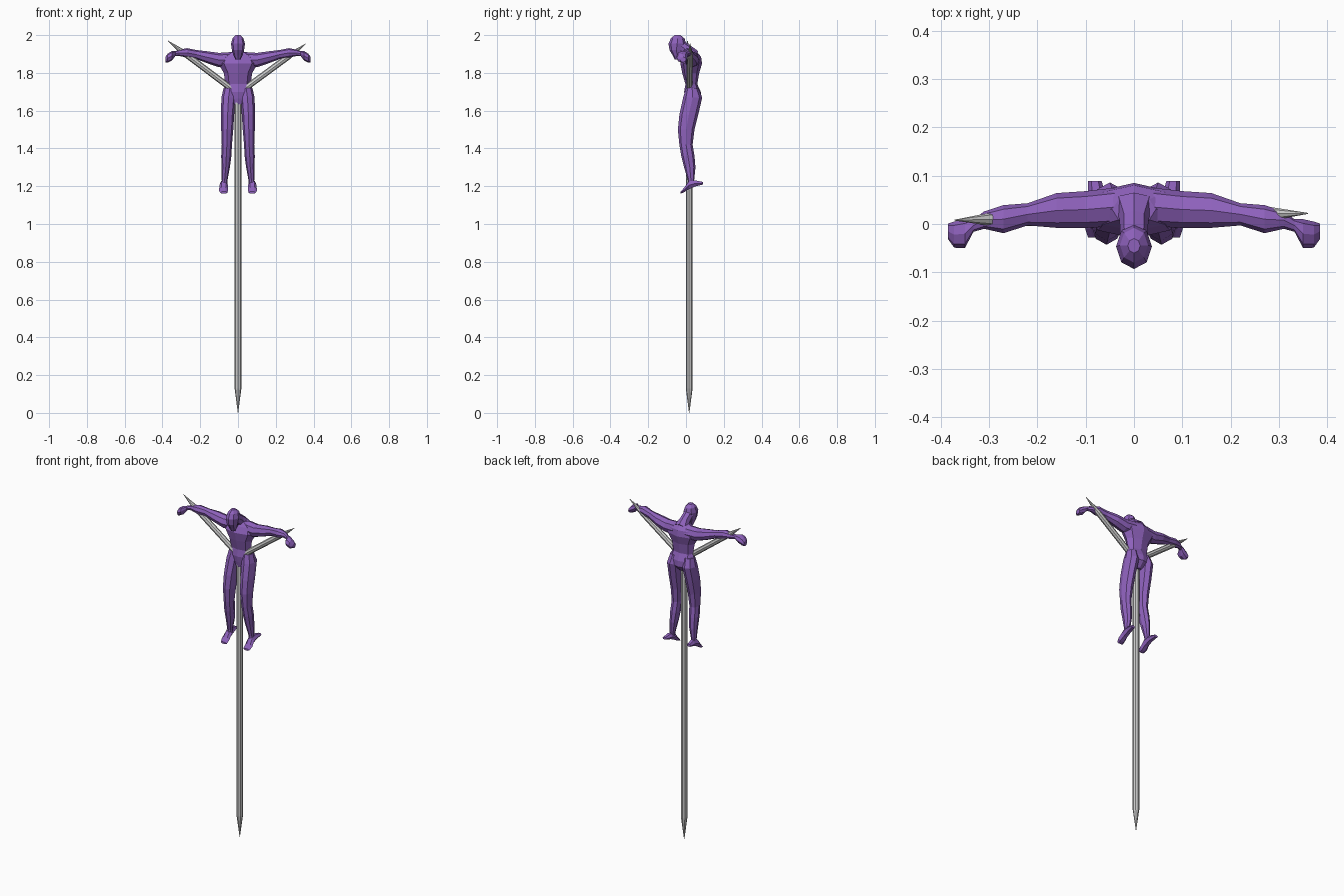
import bpy, bmesh
from math import cos, sin, tau
from mathutils import Vector

purple = bpy.data.materials.new("purple")
purple.diffuse_color = (0.27, 0.12, 0.50, 1)


def loft(name, rings, sides=8, mat=None, mirror=False):
    """Skin a stack of elliptical rings: (centre, half axis u, half axis v)."""
    bm = bmesh.new()
    loops = []
    for c, u, v in rings:
        c, u, v = Vector(c), Vector(u), Vector(v)
        loops.append([bm.verts.new(c + u * cos(tau * i / sides) + v * sin(tau * i / sides))
                      for i in range(sides)])
    for a, b in zip(loops, loops[1:]):
        for i in range(sides):
            j = (i + 1) % sides
            bm.faces.new((a[i], a[j], b[j], b[i]))
    bm.faces.new(loops[0])
    bm.faces.new(loops[-1])
    bmesh.ops.recalc_face_normals(bm, faces=bm.faces)
    me = bpy.data.meshes.new(name)
    bm.to_mesh(me)
    bm.free()
    ob = bpy.data.objects.new(name, me)
    bpy.context.collection.objects.link(ob)
    if mat:
        me.materials.append(mat)
    if mirror:
        ob.modifiers.new("mirror", 'MIRROR').use_mirror_merge = False
    return ob


def upright(rows):
    """Rows of (z, x centre, x radius, front y, back y)."""
    return [((x, (f + b) / 2, z), (r, 0, 0), (0, (b - f) / 2, 0)) for z, x, r, f, b in rows]


def stake(name, start, tip, radius, point):
    """Eight-sided rod with a sharpened end."""
    start, tip = Vector(start), Vector(tip)
    d = (tip - start).normalized()
    u = d.cross(Vector((0, 1, 0))).normalized()
    v = d.cross(u)
    loft(name, [(p, u * r, v * r) for p, r in
                ((start, radius), (tip - d * point, radius), (tip, 0.001))])


# Stakes
stake("main_stake", (0, 0.017, 1.75), (0, 0.017, 0), 0.018, 0.13)
stake("left_arm_stake", (0, 0.017, 1.69), (-0.371, 0.008, 1.97), 0.016, 0.11)
stake("right_arm_stake", (0, 0.017, 1.69), (0.36, 0.022, 1.955), 0.016, 0.11)

# Torso
loft("torso", upright([
    (1.63, 0, 0.018, 0.0, 0.05), (1.665, 0, 0.07, -0.005, 0.08),
    (1.70, 0, 0.08, -0.01, 0.078), (1.74, 0, 0.067, -0.003, 0.06),
    (1.80, 0, 0.075, -0.02, 0.07), (1.85, 0, 0.105, -0.03, 0.085),
    (1.885, 0, 0.09, -0.015, 0.08), (1.91, 0, 0.045, 0.0, 0.06)]), mat=purple)

# Neck, bent forward
loft("neck", [((0, 0.04, 1.88), (0.045, 0, 0), (0, 0.025, 0.035)),
              ((0, 0.01, 1.915), (0.03, 0, 0), (0, 0.018, 0.027)),
              ((0, -0.03, 1.945), (0.028, 0, 0), (0, 0.015, 0.027))], mat=purple)

# Bowed head
loft("head", upright([
    (1.872, 0, 0.014, -0.06, -0.03), (1.892, 0, 0.024, -0.07, -0.022),
    (1.92, 0, 0.032, -0.087, -0.015), (1.955, 0, 0.037, -0.093, 0.0),
    (1.983, 0, 0.029, -0.08, -0.008), (2.0, 0, 0.013, -0.06, -0.03)]), mat=purple)

# Arms ending in fists: x, y, z, y radius, z radius
arm = [(0.04, 0.035, 1.87, 0.04, 0.04), (0.10, 0.03, 1.868, 0.038, 0.038),
       (0.16, 0.028, 1.882, 0.036, 0.032), (0.22, 0.02, 1.897, 0.023, 0.024),
       (0.27, 0.01, 1.906, 0.029, 0.025), (0.31, 0.008, 1.906, 0.018, 0.017),
       (0.332, -0.003, 1.902, 0.013, 0.013), (0.35, -0.02, 1.89, 0.03, 0.025),
       (0.372, -0.022, 1.878, 0.027, 0.024), (0.385, -0.015, 1.87, 0.016, 0.014)]
loft("arms", [((x, y, z), (0, ry, 0), (0, 0, rz)) for x, y, z, ry, rz in arm],
     mat=purple, mirror=True)

# Legs
loft("legs", upright([
    (1.72, 0.043, 0.033, 0.0, 0.065), (1.67, 0.05, 0.038, -0.015, 0.086),
    (1.58, 0.055, 0.035, -0.035, 0.065), (1.50, 0.057, 0.032, -0.043, 0.045),
    (1.42, 0.059, 0.027, -0.035, 0.035), (1.36, 0.062, 0.027, -0.025, 0.045),
    (1.30, 0.065, 0.022, -0.01, 0.05), (1.23, 0.071, 0.015, 0.01, 0.043),
    (1.20, 0.074, 0.016, 0.008, 0.045)]), mat=purple, mirror=True)

# Feet, toes pointing down: y, x, z, x radius, z radius
foot = [(0.089, 0.081, 1.216, 0.014, 0.008), (0.05, 0.076, 1.215, 0.02, 0.018),
        (0.015, 0.075, 1.205, 0.022, 0.024), (-0.01, 0.077, 1.18, 0.024, 0.014),
        (-0.028, 0.075, 1.166, 0.02, 0.006)]
loft("feet", [((x, y, z), (rx, 0, 0), (0, 0, rz)) for y, x, z, rx, rz in foot],
     sides=6, mat=purple, mirror=True)
